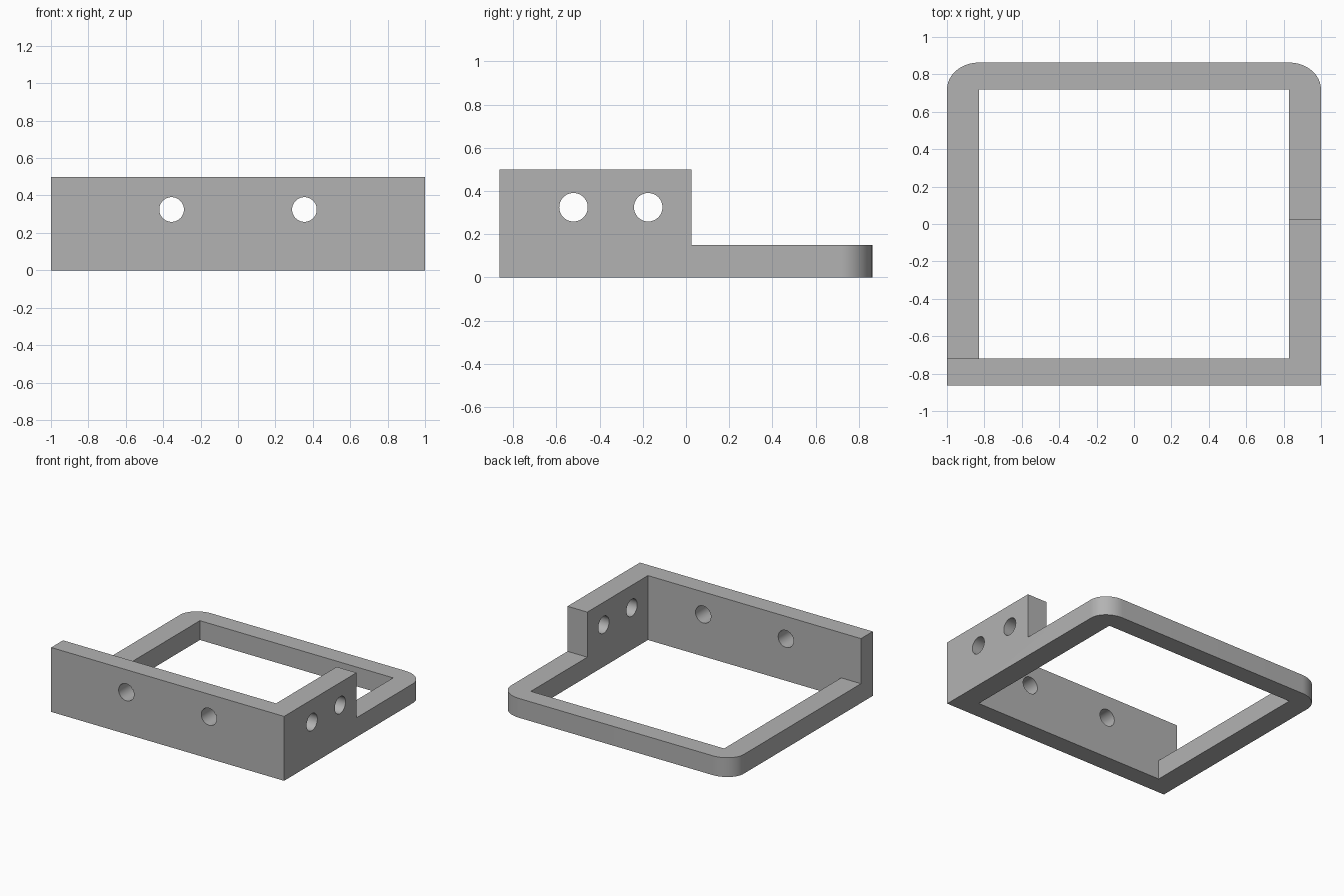
import bpy
import bmesh
from math import sin, cos, pi
from mathutils import Matrix, Vector

cube = bpy.data.objects.get("Cube")
if cube:
    bpy.data.objects.remove(cube, do_unlink=True)

HX, HY, TALL, LOW = 1.0, 0.863, 0.5, 0.15    # outer half sizes, wall and rim heights
IX, IY = 0.83, 0.718                         # inner half sizes
WALL_END = 0.025                             # where the side wall steps down
HOLE_Z, HOLE_R = 0.325, 0.066

grey = bpy.data.materials.new("plain grey")
grey.use_nodes = True
grey.diffuse_color = (0.45, 0.45, 0.45, 1)
grey.node_tree.nodes["Principled BSDF"].inputs["Base Color"].default_value = grey.diffuse_color


def make_object(name, bm):
    bmesh.ops.recalc_face_normals(bm, faces=bm.faces)
    mesh = bpy.data.meshes.new(name)
    bm.to_mesh(mesh)
    bm.free()
    mesh.materials.append(grey)
    obj = bpy.data.objects.new(name, mesh)
    bpy.context.collection.objects.link(obj)
    return obj


def prism(name, outline, z0, z1):
    """Extrude a plan outline from z0 up to z1."""
    bm = bmesh.new()
    face = bm.faces.new([bm.verts.new((x, y, z0)) for x, y in outline])
    top = bmesh.ops.extrude_face_region(bm, geom=[face])["geom"]
    verts = [v for v in top if isinstance(v, bmesh.types.BMVert)]
    bmesh.ops.translate(bm, verts=verts, vec=(0, 0, z1 - z0))
    return make_object(name, bm)


def drill(name, centre, axis):
    """Cylinder cutter along a horizontal axis."""
    bm = bmesh.new()
    turn = Vector((0, 0, 1)).rotation_difference(Vector(axis)).to_matrix().to_4x4()
    bmesh.ops.create_cone(bm, cap_ends=True, segments=48, radius1=HOLE_R, radius2=HOLE_R,
                          depth=0.6, matrix=Matrix.Translation(centre) @ turn)
    return make_object(name, bm)


def cut(target, cutter):
    cutter.hide_render = True
    mod = target.modifiers.new("cut", "BOOLEAN")
    mod.operation, mod.solver, mod.object = "DIFFERENCE", "EXACT", cutter
    bpy.context.view_layer.objects.active = target
    bpy.ops.object.modifier_apply(modifier=mod.name)
    bpy.data.objects.remove(cutter, do_unlink=True)


# Slab with two rounded back corners
arc = [i / 16 * pi / 2 for i in range(17)]
right = [(IX + (HX - IX) * cos(a), IY + (HY - IY) * sin(a)) for a in arc]
left = [(-x, y) for x, y in reversed(right)]
frame = prism("bracket_frame", [(-HX, -HY), (HX, -HY)] + right + left, 0, TALL)

# Rectangular opening
cut(frame, prism("opening_cutter", [(-IX, -IY), (IX, -IY), (IX, IY), (-IX, IY)], -1, 1))

# Low rim, leaving the front wall and half of the left wall tall
step = [(-2, -IY), (IX, -IY), (IX, WALL_END), (2, WALL_END), (2, 2), (-2, 2)]
cut(frame, prism("step_cutter", step, LOW, 1))

# Screw holes in both tall walls
for x in (-0.355, 0.355):
    cut(frame, drill("front_hole_cutter", (x, -HY, HOLE_Z), (0, 1, 0)))
for y in (-0.521, -0.175):
    cut(frame, drill("side_hole_cutter", (HX, y, HOLE_Z), (1, 0, 0)))

# Smooth curves, sharp edges
bpy.ops.object.select_all(action="DESELECT")
frame.select_set(True)
bpy.context.view_layer.objects.active = frame
bpy.ops.object.shade_smooth_by_angle(angle=pi / 6)
